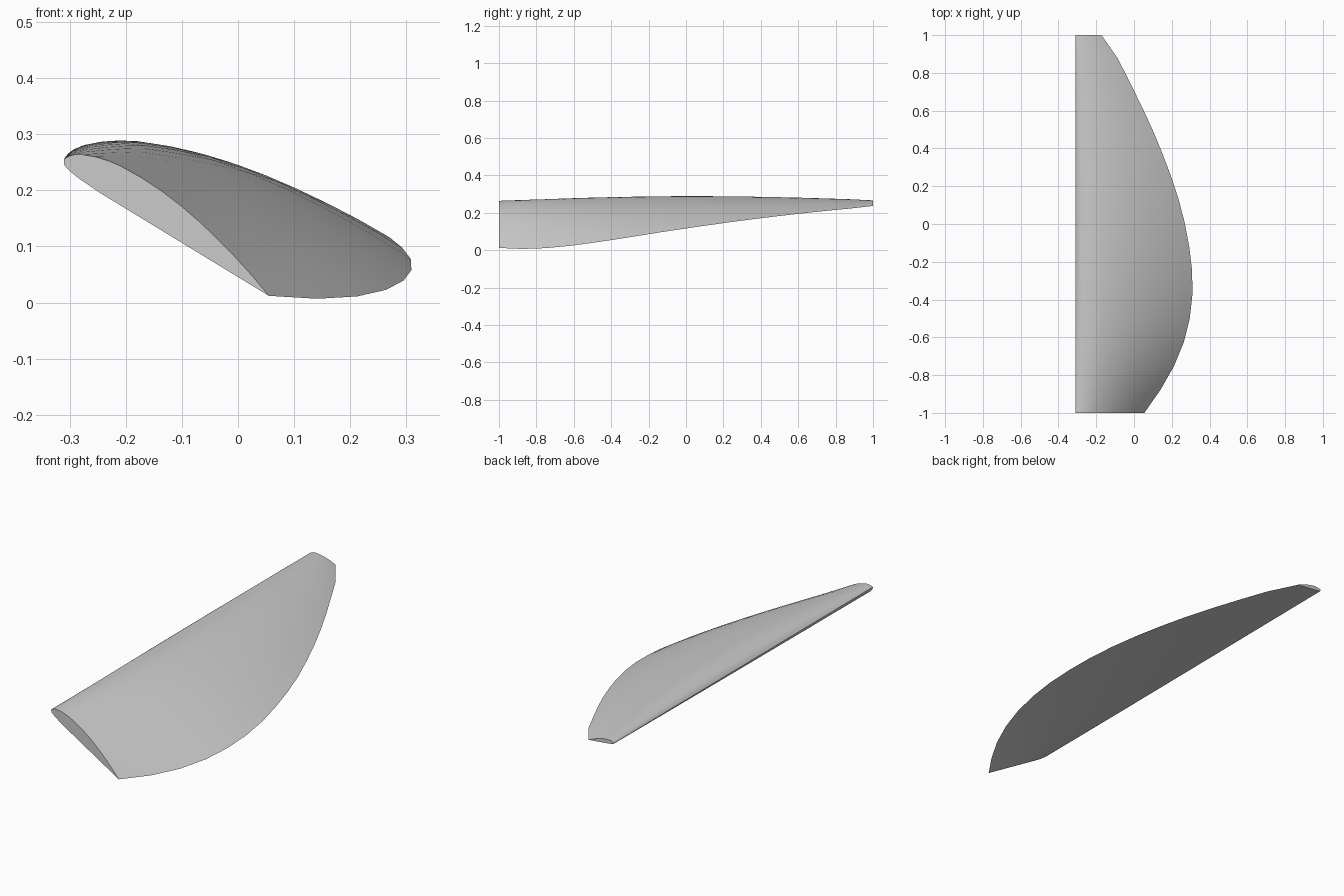
import bpy, bmesh, math

cube = bpy.data.objects.get("Cube")
if cube:
    bpy.data.objects.remove(cube, do_unlink=True)

# Flat-bottomed aerofoil as (chord fraction, height fraction), nose at the origin
THICKEN, NOSE = 1.2, 0.035
UPPER = [(0.0125, .0545), (.025, .065), (.05, .079), (.1, .096), (.15, .107), (.2, .1136),
         (.3, .117), (.4, .114), (.5, .1052), (.6, .0915), (.7, .0735), (.8, .0522), (.9, .028)]
LOWER = [(.9, 0), (.7, 0), (.5, 0), (.3, 0), (.2, 0), (.1, .0042), (.05, .0093),
         (.025, .0147), (.0125, .0193)]
profile = [(0, NOSE)] + UPPER + [(1, 0)] + LOWER
profile = [(u, THICKEN * (h - NOSE * (1 - u))) for u, h in profile]

# Trailing edge x at even stations from root to tip
TRAILING = [.055, .142, .213, .264, .295, .309, .308, .293, .27, .238, .197, .15,
            .098, .04, -.022, -.085, -.172]
LEAD_X, LEAD_Z = -.31, .256

bm = bmesh.new()
rings = []
for i, edge_x in enumerate(TRAILING):
    y = -1 + 2 * i / (len(TRAILING) - 1)
    pitch = math.atan(.42 / (y + 1.61) - .02)      # twist eases towards the tip
    chord = (edge_x - LEAD_X) / math.cos(pitch)
    c, s = chord * math.cos(pitch), chord * math.sin(pitch)
    rings.append([bm.verts.new((LEAD_X + u * c + h * s, y, LEAD_Z - u * s + h * c))
                  for u, h in profile])

# Skin between neighbouring sections, then flat end caps
n = len(profile)
for a, b in zip(rings, rings[1:]):
    for k in range(n):
        j = (k + 1) % n
        bm.faces.new((a[k], a[j], b[j], b[k]))
bm.faces.new(rings[0])
bm.faces.new(rings[-1])
bmesh.ops.recalc_face_normals(bm, faces=bm.faces)

mesh = bpy.data.meshes.new("propeller_blade")
bm.to_mesh(mesh)
bm.free()
blade = bpy.data.objects.new("propeller_blade", mesh)
bpy.context.collection.objects.link(blade)

# Plain grey finish
grey = bpy.data.materials.new("light_grey")
grey.use_nodes = True
colour = (.6, .6, .6, 1)
grey.diffuse_color = colour
grey.node_tree.nodes["Principled BSDF"].inputs["Base Color"].default_value = colour
mesh.materials.append(grey)

bpy.ops.object.select_all(action="DESELECT")
blade.select_set(True)
bpy.context.view_layer.objects.active = blade
bpy.ops.object.shade_smooth_by_angle(angle=math.radians(35))
